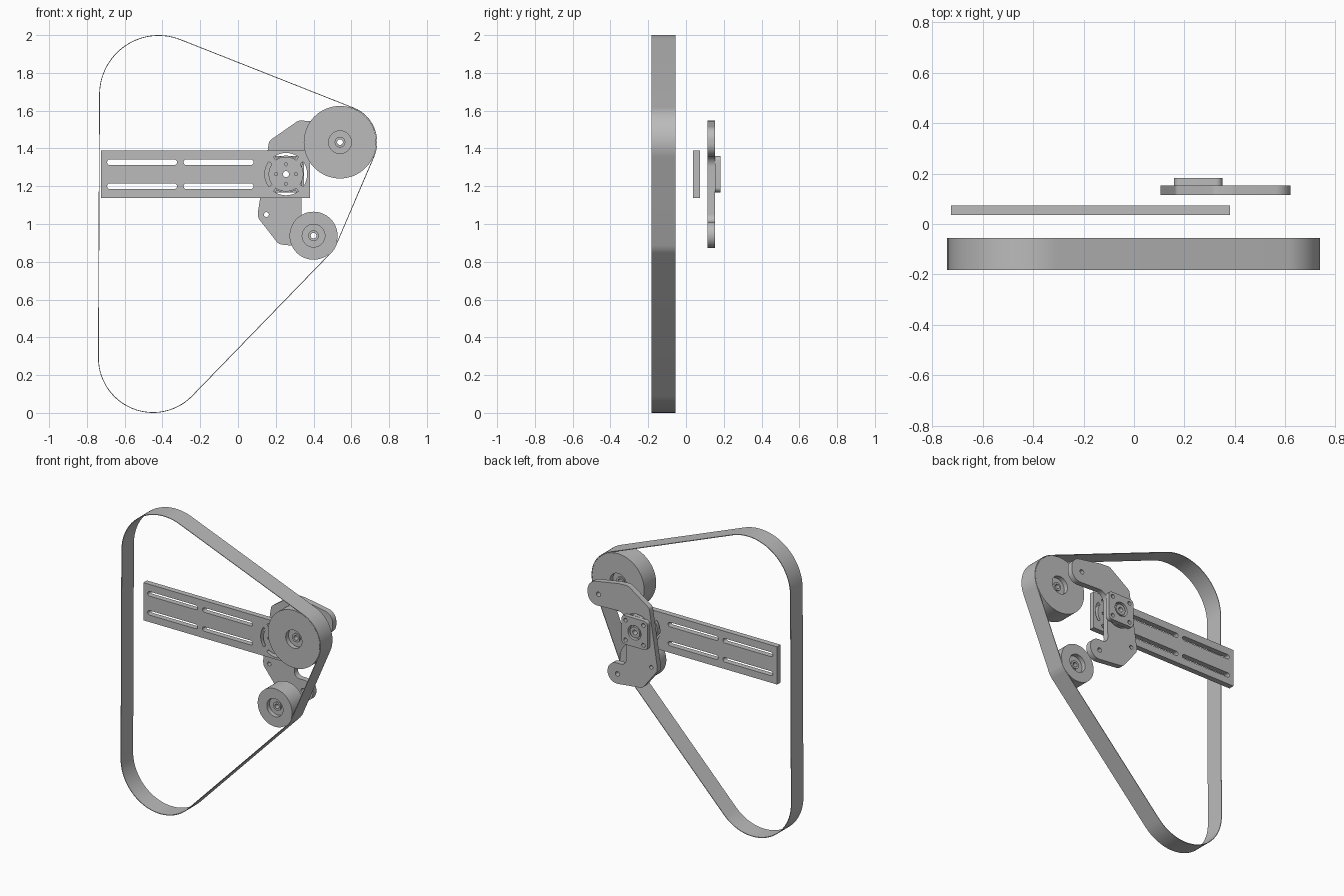
import bpy, bmesh
from math import pi, sin, cos, atan2, acos, tan, hypot, radians
from mathutils import Vector, Matrix

cube = bpy.data.objects.get("Cube")
if cube:
    bpy.data.objects.remove(cube)

grey = bpy.data.materials.new("plain grey")
grey.use_nodes = True
color = (0.5, 0.5, 0.5, 1)
grey.diffuse_color = color
grey.node_tree.nodes["Principled BSDF"].inputs["Base Color"].default_value = color


def finish(name, bm):
    """Turn a bmesh into a clean, smooth-by-angle object."""
    bmesh.ops.remove_doubles(bm, verts=bm.verts, dist=0.0001)
    bmesh.ops.recalc_face_normals(bm, faces=bm.faces)
    mesh = bpy.data.meshes.new(name)
    bm.to_mesh(mesh)
    bm.free()
    mesh.materials.append(grey)
    mesh.shade_smooth()
    mesh.set_sharp_from_angle(angle=radians(30))
    obj = bpy.data.objects.new(name, mesh)
    bpy.context.collection.objects.link(obj)
    return obj


def arc(x, z, r, a0, a1, n=16):
    return [(x + r * cos(a0 + (a1 - a0) * i / n), z + r * sin(a0 + (a1 - a0) * i / n))
            for i in range(n + 1)]


def circle(x, z, r, n=32):
    return arc(x, z, r, 0, 2 * pi, n)[:-1]


def slot(x0, x1, z, r):
    return arc(x0, z, r, pi / 2, 3 * pi / 2) + arc(x1, z, r, -pi / 2, pi / 2)


def arc_slot(x, z, r0, r1, mid, half):
    return arc(x, z, r1, mid - half, mid + half) + arc(x, z, r0, mid + half, mid - half)


def rounded(corners, n=10):
    """Polygon of (x, z, radius) corners with each corner filleted."""
    out = []
    for i, (x, z, r) in enumerate(corners):
        p = Vector((x, z))
        a = (Vector(corners[i - 1][:2]) - p).normalized()
        b = (Vector(corners[(i + 1) % len(corners)][:2]) - p).normalized()
        half = a.angle(b) / 2
        center = p + (a + b).normalized() * (r / sin(half))
        u = p + a * (r / tan(half)) - center
        v = p + b * (r / tan(half)) - center
        sweep = atan2(u.x * v.y - u.y * v.x, u.dot(v))
        start = atan2(u.y, u.x)
        out += arc(center.x, center.y, r, start, start + sweep, n)
    return out


def wrap(wheels, inset):
    """Closed loop pulled tight around counter-clockwise wheels."""
    out, angles = [], []
    for i, (x, z, r) in enumerate(wheels):
        x1, z1, r1 = wheels[(i + 1) % len(wheels)]
        angles.append(atan2(z1 - z, x1 - x) - acos((r - r1) / hypot(x1 - x, z1 - z)))
    for i, (x, z, r) in enumerate(wheels):
        sweep = (angles[i] - angles[i - 1]) % (2 * pi)
        out += arc(x, z, r - inset, angles[i - 1], angles[i - 1] + sweep, 28)
    return out


def plate(name, loops, y0, y1):
    """Flat part: first loop is the outline, the others are holes."""
    curve = bpy.data.curves.new(name, 'CURVE')
    curve.dimensions = '2D'
    curve.fill_mode = 'BOTH'
    curve.extrude = (y1 - y0) / 2
    for loop in loops:
        spline = curve.splines.new('POLY')
        spline.points.add(len(loop) - 1)
        for point, (x, z) in zip(spline.points, loop):
            point.co = (x, z, 0, 1)
        spline.use_cyclic_u = True
    temp = bpy.data.objects.new(name, curve)
    bpy.context.collection.objects.link(temp)
    mesh = bpy.data.meshes.new_from_object(
        temp.evaluated_get(bpy.context.evaluated_depsgraph_get()))
    bm = bmesh.new()
    bm.from_mesh(mesh)
    bpy.data.objects.remove(temp)
    bpy.data.curves.remove(curve)
    bpy.data.meshes.remove(mesh)
    bm.transform(Matrix.Translation((0, (y0 + y1) / 2, 0)) @ Matrix.Rotation(pi / 2, 4, 'X'))
    return finish(name, bm)


def lathe(name, profile, x, z):
    """Closed (radius, y) profile turned about the y axis."""
    bm = bmesh.new()
    verts = [bm.verts.new((r, y, 0)) for r, y in profile]
    edges = [bm.edges.new((verts[i - 1], verts[i])) for i in range(len(verts))]
    bmesh.ops.spin(bm, geom=verts + edges, cent=(0, 0, 0), axis=(0, 1, 0),
                   angle=2 * pi, steps=64)
    bm.transform(Matrix.Translation((x, 0, z)))
    return finish(name, bm)


FRONT, BACK = -0.182, -0.055
BIG = (0.54, 1.433)
SMALL = (0.40, 0.938)
HUB = (0.254, 1.264)

# Belt
wheels = [(-0.45, 0.291, 0.291), (*SMALL, 0.131), (*BIG, 0.197), (-0.42, 1.685, 0.315)]
plate("belt", [wrap(wheels, 0), wrap(wheels, 0.004)], FRONT, BACK)

# Rollers with recessed bearings on both faces
for name, (x, z), radius in (("big_roller", BIG, 0.192), ("small_roller", SMALL, 0.127)):
    half = [(0.015, 0.022), (0.028, 0.022), (0.028, 0.03), (0.06, 0.03), (0.06, 0), (radius, 0)]
    profile = [(r, FRONT + d) for r, d in half] + [(r, BACK - d) for r, d in reversed(half)]
    lathe(name, profile, x, z)

# Slotted arm plate
holes = [slot(x0 + 0.015, x0 + 0.355, z, 0.015)
         for x0 in (-0.693, -0.288) for z in (1.20, 1.327)]
holes += [arc_slot(*HUB, 0.092, 0.112, k * pi / 2, radians(36)) for k in range(4)]
holes += [circle(HUB[0] + 0.052 * cos(k * pi / 2), HUB[1] + 0.052 * sin(k * pi / 2), 0.008, 16)
          for k in range(4)]
holes.append(circle(*HUB, 0.016))
plate("slotted_arm", [[(-0.725, 1.138), (0.38, 1.138), (0.38, 1.39), (-0.725, 1.39)]] + holes,
      0.036, 0.073)

# Hooked bracket carrying the two rollers
outline = rounded([
    (0.105, 1.06, 0.02), (0.165, 1.44, 0.03), (0.32, 1.548, 0.04), (0.39, 1.545, 0.06),
    (0.62, 1.505, 0.07), (0.62, 1.353, 0.07), (0.34, 1.365, 0.06), (0.335, 1.011, 0.04),
    (0.473, 1.011, 0.068), (0.473, 0.865, 0.068), (0.215, 0.893, 0.04), (0.108, 1.03, 0.02)])
holes = [circle(*BIG, 0.015), circle(*SMALL, 0.015), circle(0.15, 1.05, 0.013), circle(*HUB, 0.016)]
holes += [arc_slot(*HUB, 0.098, 0.112, a, radians(30)) for a in (pi / 2, -pi / 2)]
plate("bracket", [outline] + holes, 0.115, 0.153)

# Square hub block with corner bolt holes and a bearing ring
s = 0.096
square = rounded([(HUB[0] + s * i, HUB[1] + s * j, 0.025)
                  for i, j in ((-1, -1), (1, -1), (1, 1), (-1, 1))])
corners = [circle(HUB[0] + 0.066 * i, HUB[1] + 0.066 * j, 0.013, 20)
           for i in (-1, 1) for j in (-1, 1)]
plate("hub_block", [square, circle(*HUB, 0.048)] + corners, 0.153, 0.182)
plate("hub_bearing", [circle(*HUB, 0.036), circle(*HUB, 0.016)], 0.153, 0.178)
